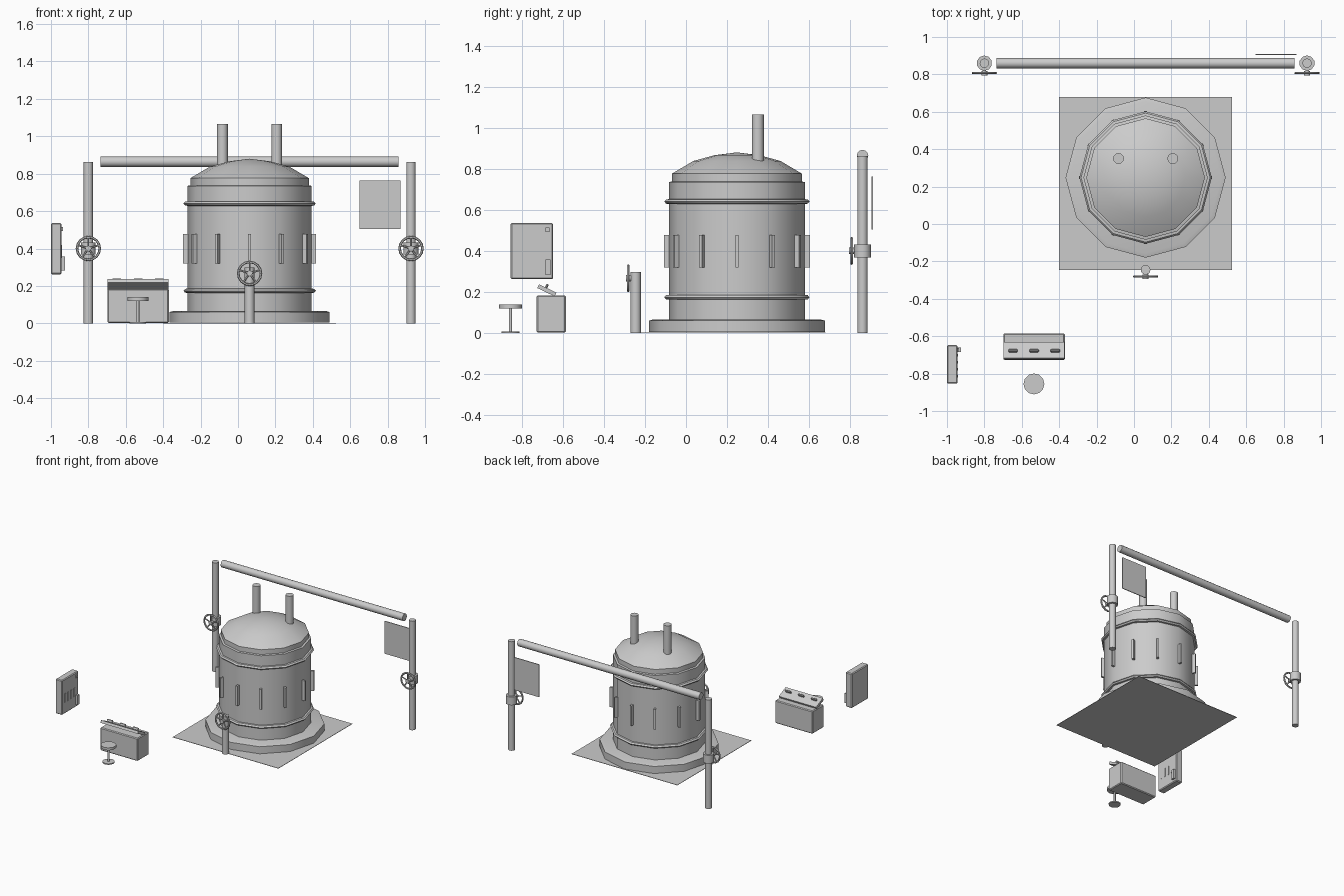
import bpy, bmesh, math
from mathutils import Matrix, Vector

if "Cube" in bpy.data.objects:
    bpy.data.objects.remove(bpy.data.objects["Cube"])

grey = bpy.data.materials.new("plain grey")
grey.diffuse_color = (0.6, 0.6, 0.6, 1)
grey.use_nodes = True
grey.node_tree.nodes["Principled BSDF"].inputs["Base Color"].default_value = grey.diffuse_color


def finish(name, bm, smooth=35):
    bmesh.ops.recalc_face_normals(bm, faces=bm.faces)
    me = bpy.data.meshes.new(name)
    bm.to_mesh(me)
    bm.free()
    me.materials.append(grey)
    ob = bpy.data.objects.new(name, me)
    bpy.context.collection.objects.link(ob)
    if smooth:
        bpy.ops.object.select_all(action='DESELECT')
        ob.select_set(True)
        bpy.context.view_layer.objects.active = ob
        bpy.ops.object.shade_smooth_by_angle(angle=math.radians(smooth))
    return ob


def box(name, lo, hi, bevel=0.0):
    lo, hi = Vector(lo), Vector(hi)
    bm = bmesh.new()
    bmesh.ops.create_cube(bm, size=1, matrix=Matrix.Translation((lo + hi) / 2)
                          @ Matrix.Diagonal((*(hi - lo), 1)))
    if bevel:
        bmesh.ops.bevel(bm, geom=bm.edges[:], offset=bevel, segments=1, affect='EDGES')
    return finish(name, bm, 0)


def rod(name, a, b, r, sides=12):
    a, b = Vector(a), Vector(b)
    d = b - a
    m = Matrix.Translation((a + b) / 2) @ d.to_track_quat('Z', 'Y').to_matrix().to_4x4()
    bm = bmesh.new()
    bmesh.ops.create_cone(bm, cap_ends=True, segments=sides, radius1=r, radius2=r,
                          depth=d.length, matrix=m)
    return finish(name, bm, 50)


def lathe(name, profile, centre, sides=12, closed=False, matrix=None):
    """Spin (radius, height) points round the z axis; closed joins the ends."""
    bm = bmesh.new()
    rings = []
    for r, z in profile:
        if r < 1e-6:
            rings.append([bm.verts.new((0, 0, z))] * sides)
        else:
            rings.append([bm.verts.new((r * math.cos(t), r * math.sin(t), z))
                          for t in (2 * math.pi * k / sides for k in range(sides))])
    pairs = list(zip(rings, rings[1:]))
    if closed:
        pairs.append((rings[-1], rings[0]))
    for p, q in pairs:
        for k in range(sides):
            n = (k + 1) % sides
            face = list(dict.fromkeys([p[k], p[n], q[n], q[k]]))
            if len(face) > 2:
                bm.faces.new(face)
    m = Matrix.Translation(centre) @ (matrix or Matrix())
    bmesh.ops.transform(bm, matrix=m, verts=bm.verts)
    return finish(name, bm, 32)


def valve_wheel(name, x, y, z, y_post):
    """Spoked hand wheel facing the front, with a stem back to its post."""
    rim = [(0.061 + 0.007 * math.cos(t), 0.007 * math.sin(t))
           for t in (math.pi * k / 3 for k in range(6))]
    lathe(name + "_rim", rim, (x, y, z), 16, True, Matrix.Rotation(math.pi / 2, 4, 'X'))
    rod(name + "_hub", (x, y - 0.012, z), (x, y + 0.012, z), 0.016, 8)
    rod(name + "_stem", (x, y, z), (x, y_post, z), 0.009, 8)
    for k in range(5):
        a = math.pi / 2 + 2 * math.pi * k / 5
        rod(name + "_spoke", (x, y, z),
            (x + 0.06 * math.cos(a), y, z + 0.06 * math.sin(a)), 0.005, 6)


# Floor plate and plinth under the tank
CX, CY = 0.062, 0.248
box("floor_plate", (-0.40, -0.245, 0), (0.525, 0.68, 0.003))
lathe("plinth", [(0, 0.004), (0.428, 0.004), (0.428, 0.06), (0.405, 0.067), (0, 0.067)],
      (CX, CY, 0))

# Tank with stepped shoulder and shallow dome
lathe("tank", [(0.332, 0.06), (0.332, 0.735), (0.317, 0.738), (0.317, 0.776),
               (0.212, 0.838), (0.11, 0.866), (0, 0.88)], (CX, CY, 0))
for z in (0.174, 0.64):
    lathe("tank_hoop", [(0.325, z - 0.013), (0.345, z - 0.010), (0.354, z),
                        (0.345, z + 0.010), (0.325, z + 0.013)], (CX, CY, 0))

# Vertical ribs round the middle of the tank
for k in range(12):
    rib = box("tank_rib", (0.31, -0.008, 0.32), (0.355, 0.008, 0.478))
    rib.location = (CX, CY, 0)
    rib.rotation_euler.z = k * math.pi / 6

# Chimney pipes on the dome
for x in (-0.083, 0.207):
    rod("roof_pipe", (x, 0.35, 0.80), (x, 0.35, 1.065), 0.029)

# Rear pipework: two posts with valves and a cross pipe
rod("cross_pipe", (-0.735, 0.86, 0.864), (0.857, 0.86, 0.864), 0.028)
for x in (-0.80, 0.925):
    rod("rear_post", (x, 0.86, 0), (x, 0.86, 0.863), 0.025)
    rod("valve_collar", (x, 0.86, 0.367), (x, 0.86, 0.432), 0.041, 10)
    valve_wheel("rear_valve", x, 0.807, 0.40, 0.86)

# Front post with valve
rod("front_post", (CX, -0.245, 0), (CX, -0.245, 0.298), 0.026)
valve_wheel("front_valve", CX, -0.281, 0.267, -0.245)

# Thin rear panel
box("rear_panel", (0.65, 0.904, 0.505), (0.87, 0.91, 0.763))

# Wall cabinet with switches on its right side
box("cabinet", (-1.0, -0.854, 0.262), (-0.943, -0.647, 0.536), 0.006)
box("cabinet_box", (-0.945, -0.684, 0.283), (-0.926, -0.660, 0.358))
box("cabinet_lamp", (-0.945, -0.684, 0.493), (-0.935, -0.664, 0.515))
for k in range(4):
    y = -0.815 + 0.038 * k
    box("cabinet_switch", (-0.945, y - 0.007, 0.35), (-0.940, y + 0.007, 0.42))

# Control desk with tilted panel and three knobs
box("desk", (-0.698, -0.727, 0.002), (-0.37, -0.585, 0.183), 0.006)
tilt = -math.atan2(0.042, 0.088)
panel = box("desk_panel", (-0.163, -0.047, -0.010), (0.163, 0.047, 0.010))
knobs = []
for dx in (-0.113, 0, 0.113):
    knobs.append(box("desk_knob", (dx - 0.025, -0.015, 0.008),
                     (dx + 0.025, -0.003, 0.030), 0.004))
for ob in [panel] + knobs:
    ob.location = (-0.534, -0.678, 0.208)
    ob.rotation_euler.x = tilt

# Stool
rod("stool_seat", (-0.535, -0.855, 0.12), (-0.535, -0.855, 0.14), 0.056, 12)
rod("stool_stem", (-0.535, -0.855, 0.004), (-0.535, -0.855, 0.125), 0.008, 8)
rod("stool_base", (-0.535, -0.855, 0), (-0.535, -0.855, 0.008), 0.044, 12)
